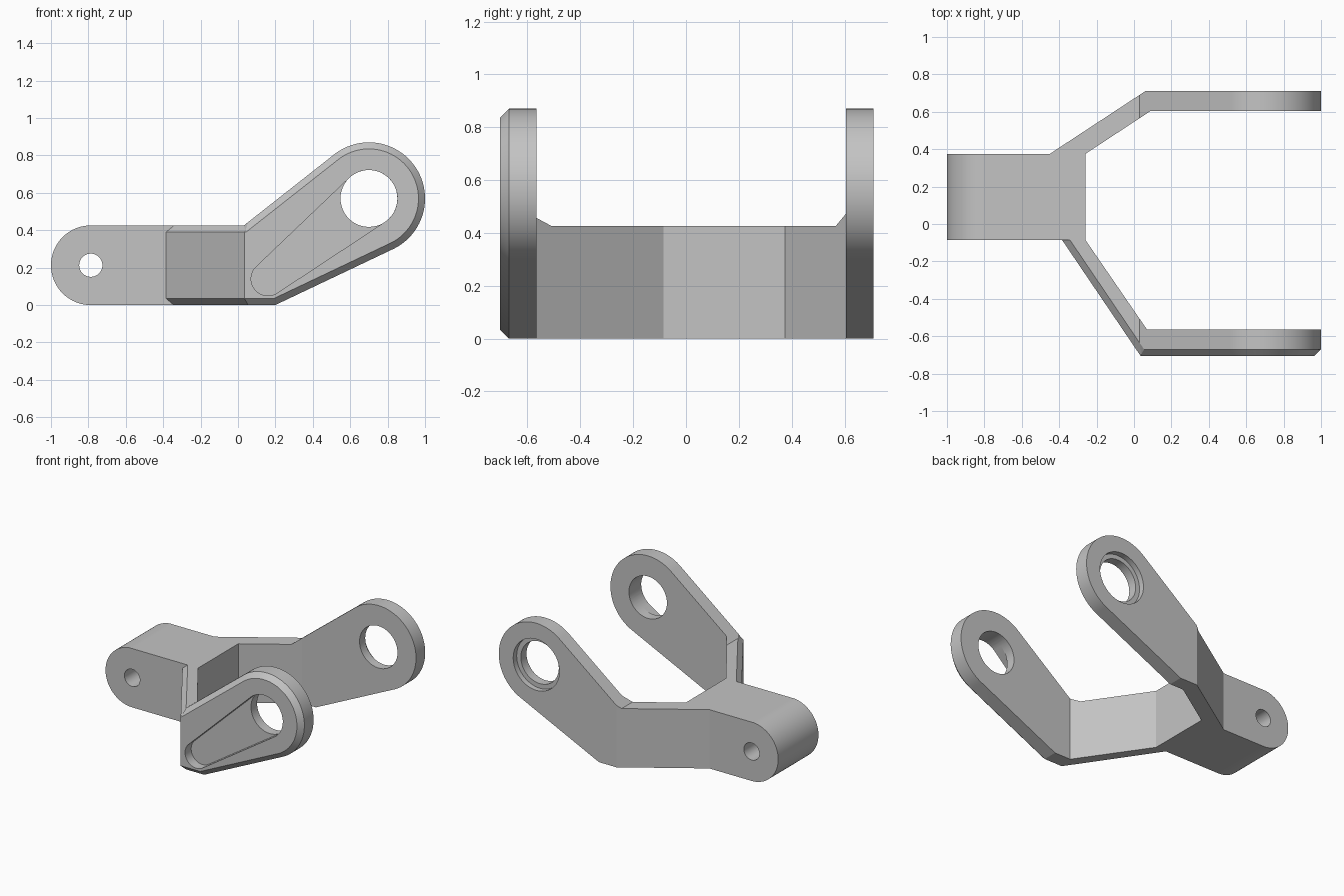
import bpy, bmesh
from math import sin, cos, tan, radians, pi

cube = bpy.data.objects.get("Cube")
if cube:
    bpy.data.objects.remove(cube)

grey = bpy.data.materials.new("plain_grey")
grey.use_nodes = True
colour = (0.55, 0.55, 0.55, 1)
grey.diffuse_color = colour
grey.node_tree.nodes["Principled BSDF"].inputs["Base Color"].default_value = colour

BORE = (0.70, 0.57)      # centre of the arm eye
PIVOT = (-0.787, 0.213)  # centre of the small hinge eye
TOP = 0.425
CHAMFER = 0.035


def loft(name, rings):
    """Solid skinned between matching closed rings of 3D points."""
    bm = bmesh.new()
    loops = [[bm.verts.new(p) for p in ring] for ring in rings]
    n = len(loops[0])
    bm.faces.new(loops[0])
    bm.faces.new(loops[-1])
    for a, b in zip(loops, loops[1:]):
        for i in range(n):
            j = (i + 1) % n
            bm.faces.new((a[i], a[j], b[j], b[i]))
    bmesh.ops.recalc_face_normals(bm, faces=bm.faces)
    mesh = bpy.data.meshes.new(name)
    bm.to_mesh(mesh)
    bm.free()
    mesh.materials.append(grey)
    obj = bpy.data.objects.new(name, mesh)
    bpy.context.collection.objects.link(obj)
    return obj


def side_prism(name, outline, y0, y1):
    return loft(name, [[(x, y, z) for x, z in outline] for y in (y0, y1)])


def plan_prism(name, outline):
    return loft(name, [[(x, y, z) for x, y in outline] for z in (-0.2, 1.2)])


def combine(obj, other, operation):
    """Apply a boolean and discard the tool."""
    mod = obj.modifiers.new("combine", 'BOOLEAN')
    mod.operation = operation
    mod.solver = 'EXACT'
    mod.object = other
    bpy.context.view_layer.objects.active = obj
    bpy.ops.object.modifier_apply(modifier=mod.name)
    bpy.data.objects.remove(other)


def arc(centre, r, start, end, steps):
    """Points on an arc, angles in degrees."""
    angles = [radians(start + (end - start) * i / steps) for i in range(steps + 1)]
    return [(centre[0] + r * cos(a), centre[1] + r * sin(a)) for a in angles]


def arm_profile(inset, left):
    """Side outline: level bar rising into a round eye, shrunk by inset."""
    up, low = 38.2, 25.4
    eye = arc(BORE, 0.30 - inset, up + 90, low - 90, 56)
    (tx, tz), (bx, bz) = eye[0], eye[-1]
    top, bottom = TOP - inset, inset
    knee = (tx + (top - tz) / tan(radians(up)), top)
    heel = (bx + (bottom - bz) / tan(radians(low)), bottom)
    return left(top, bottom) + [knee] + eye + [heel]


def square_end(top, bottom):
    return [(-0.7, bottom), (-0.7, top)]


def round_end(top, bottom):
    return arc(PIVOT, 0.213, 270, 90, 40)[:-1] + [(PIVOT[0], top)]


# Hinge block with the plain rear arm
bracket = side_prism("fork_bracket", arm_profile(0, round_end), -1, 1)
combine(bracket, plan_prism("rear_plan", [
    (-1.1, 0.375), (-0.45, 0.375), (0.06, 0.71), (1.1, 0.71), (1.1, 0.605),
    (0.09, 0.605), (-0.26, 0.375), (-0.26, -0.085), (-1.1, -0.085)]), 'INTERSECT')

# Front arm: outer edges chamfered on both the straight and the slanted plate
full, shrunk = arm_profile(0, square_end), arm_profile(CHAMFER, square_end)
SLOPE = -0.62 / 0.42


def slant(x):
    return -0.085 + SLOPE * (x + 0.385)


run = CHAMFER * (1 + SLOPE ** 2) ** 0.5
front = loft("front_arm", [
    [(x, -0.705, z) for x, z in shrunk],
    [(x, -0.705 + CHAMFER, z) for x, z in full],
    [(x, 0.3, z) for x, z in full]])
combine(front, loft("slanted_loft", [
    [(x, slant(x), z) for x, z in shrunk],
    [(x, slant(x) + run, z) for x, z in full],
    [(x, slant(x) + 3, z) for x, z in full]]), 'INTERSECT')
combine(front, plan_prism("front_plan", [
    (-0.6, 0.1), (-0.6, -0.9), (1.1, -0.9), (1.1, -0.565), (0.07, -0.565),
    (-0.26, -0.085), (-0.3, 0.1)]), 'INTERSECT')
combine(bracket, front, 'UNION')

# Holes, rear counterbore and the tapered pocket in the front arm
def circle(centre, r):
    return arc(centre, r, 0, 360, 48)[:-1]


combine(bracket, side_prism("hinge_hole", circle(PIVOT, 0.062), -1, 1), 'DIFFERENCE')
pocket = arc(BORE, 0.152, 133.7, -56.7, 28) + arc((0.16, 0.14), 0.09, -56.7, -226.3, 24)
combine(bracket, side_prism("pocket", pocket, -1, -0.635), 'DIFFERENCE')
combine(bracket, side_prism("eye_hole", circle(BORE, 0.152), -1.1, 1.1), 'DIFFERENCE')
combine(bracket, side_prism("counterbore", circle(BORE, 0.185), 0.67, 1), 'DIFFERENCE')

bpy.ops.object.select_all(action='DESELECT')
bracket.select_set(True)
bpy.context.view_layer.objects.active = bracket
bpy.ops.object.shade_smooth_by_angle(angle=radians(20))
